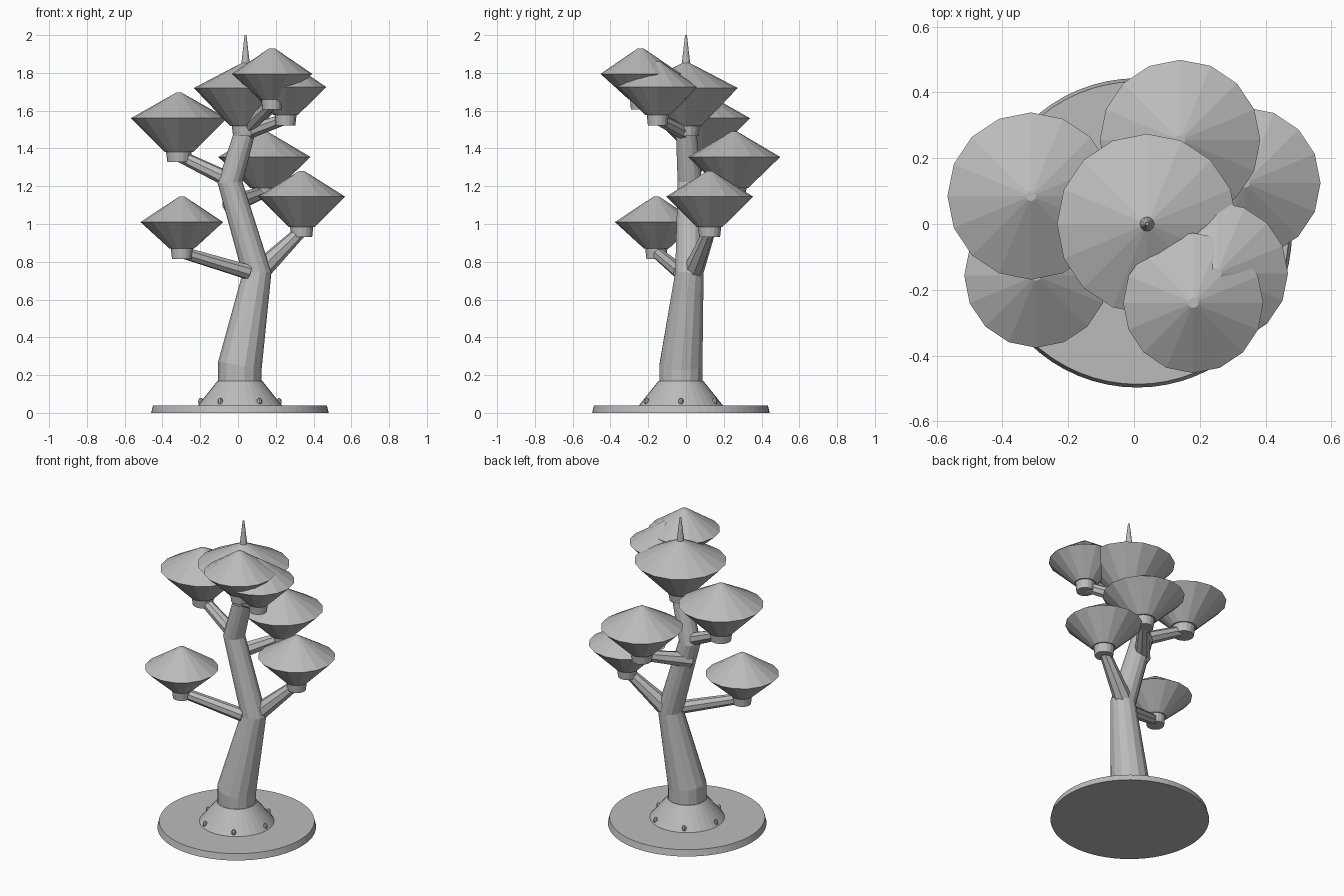
import bpy
import bmesh
import math
from mathutils import Matrix, Vector

cube = bpy.data.objects.get("Cube")
if cube:
    bpy.data.objects.remove(cube, do_unlink=True)

grey = bpy.data.materials.new("plain grey")
grey.use_nodes = True
colour = (0.5, 0.5, 0.5, 1)
grey.diffuse_color = colour
grey.node_tree.nodes["Principled BSDF"].inputs["Base Color"].default_value = colour


def finish(name, bm):
    bmesh.ops.recalc_face_normals(bm, faces=bm.faces)
    mesh = bpy.data.meshes.new(name)
    bm.to_mesh(mesh)
    bm.free()
    mesh.materials.append(grey)
    obj = bpy.data.objects.new(name, mesh)
    bpy.context.collection.objects.link(obj)
    return obj


def loft(name, rings, sides):
    """Closed skin through rings given as (centre, radius, axis)."""
    bm = bmesh.new()
    loops = []
    for centre, radius, axis in rings:
        turn = Vector((0, 0, 1)).rotation_difference(Vector(axis))
        loops.append([bm.verts.new(Vector(centre) + turn @ Vector((
            radius * math.cos(math.tau * i / sides),
            radius * math.sin(math.tau * i / sides), 0)))
            for i in range(sides)])
    for low, high in zip(loops, loops[1:]):
        for i in range(sides):
            j = (i + 1) % sides
            bm.faces.new((low[i], low[j], high[j], high[i]))
    bm.faces.new(loops[0][::-1])
    bm.faces.new(loops[-1])
    return finish(name, bm)


def lathe(name, x, y, profile, sides):
    return loft(name, [((x, y, z), r, (0, 0, 1)) for r, z in profile], sides)


def branch(name, start, end, r1, r2):
    axis = Vector(end) - Vector(start)
    return loft(name, [(start, r1, axis), (end, r2, axis)], 8)


# Round base and flared foot
cx, cy = 0.01, -0.027
lathe("base_disc", cx, cy, [(0.47, 0), (0.46, 0.04)], 64)
lathe("trunk_foot", cx, cy, [(0.222, 0.04), (0.118, 0.17)], 32)

# Six rounded bolts around the foot
for k in range(6):
    a = math.tau * k / 6
    bm = bmesh.new()
    bmesh.ops.create_uvsphere(bm, u_segments=8, v_segments=6, radius=0.014)
    bmesh.ops.scale(bm, vec=(1, 1, 1.4), verts=bm.verts)
    bmesh.ops.transform(bm, verts=bm.verts, matrix=Matrix.Translation(
        (cx + 0.207 * math.cos(a), cy + 0.207 * math.sin(a), 0.06)))
    finish(f"foot_bolt_{k + 1}", bm)

# Bent, tapering trunk
loft("trunk", [
    ((cx, cy, 0.1), 0.117, (0, 0, 1)),
    ((cx, cy, 0.25), 0.117, (0.2, 0, 1)),
    ((0.1, 0.018, 0.74), 0.077, (-0.05, 0.05, 1)),
    ((-0.042, 0.02, 1.22), 0.066, (-0.05, 0, 1)),
    ((0.04, 0, 1.5), 0.055, (0.3, -0.1, 1)),
], 14)

# Pods: x, y, rim height, rim radius, drop to the collar
pods = {
    "left_low": (-0.297, -0.157, 1.01, 0.219, 0.14),
    "left_high": (-0.313, 0.085, 1.56, 0.254, 0.178),
    "top": (0.04, 0, 1.72, 0.274, 0.2),
    "right_low": (0.337, 0.125, 1.145, 0.23, 0.16),
    "back": (0.14, 0.255, 1.355, 0.244, 0.165),
    "front_high": (0.18, -0.24, 1.795, 0.213, 0.135),
    "front_mid": (0.252, -0.15, 1.725, 0.216, 0.148),
}
for name, (x, y, rim, r, drop) in pods.items():
    low = rim - drop
    lathe(name + "_pod", x, y, [(r * 0.3, low), (r, rim), (0.015, rim + 0.135)], 16)
    lathe(name + "_collar", x, y, [(r * 0.24, low - 0.055), (r * 0.27, low + 0.005)], 16)

# Branches from the trunk to each collar: start point, start radius
joints = {
    "left_low": ((0.055, -0.03, 0.745), 0.04),
    "left_high": ((-0.05, 0.02, 1.235), 0.042),
    "right_low": ((0.12, 0.04, 0.755), 0.055),
    "back": ((-0.045, 0.02, 1.1), 0.05),
    "front_high": ((0.04, 0, 1.5), 0.04),
    "front_mid": ((0.04, 0, 1.48), 0.04),
}
for name, (start, radius) in joints.items():
    x, y, rim, r, drop = pods[name]
    branch(name + "_branch", start, (x, y, rim - drop - 0.02), radius, 0.032)

# Spire on the top pod
lathe("spire", 0.04, 0, [(0.024, 1.83), (0.02, 1.87), (0.005, 2.0)], 12)
